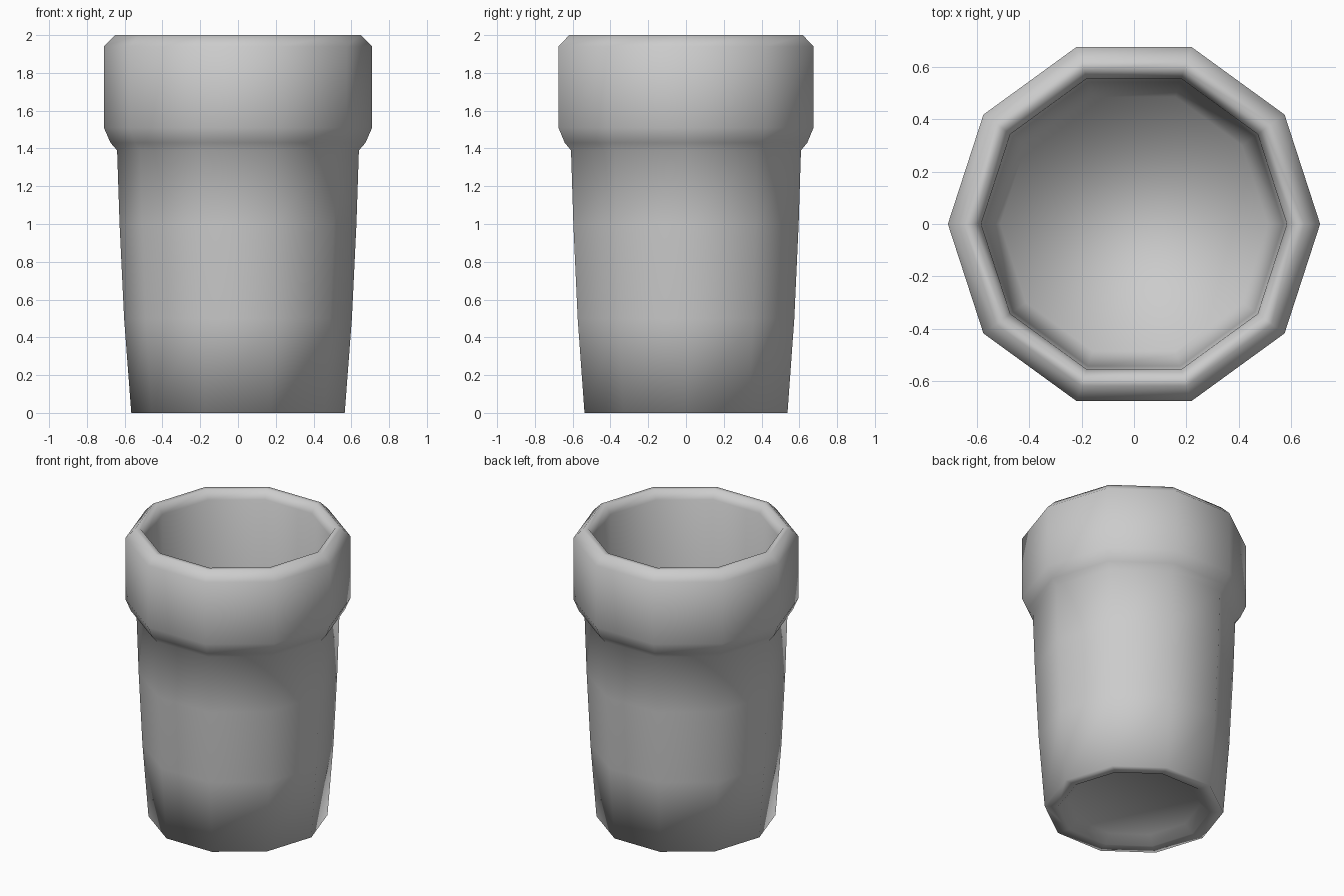
import bpy, bmesh
from math import cos, sin, tau

if "Cube" in bpy.data.objects:
    bpy.data.objects.remove(bpy.data.objects["Cube"])

SIDES = 10

# (radius, height) from the underside centre, up the outside, down the inside
PROFILE = [
    (0.42, 0.05), (0.48, 0.0), (0.565, 0.0),            # recessed foot
    (0.603, 0.5), (0.627, 1.0), (0.64, 1.39),           # tapered body
    (0.675, 1.43), (0.71, 1.51),                        # collar underside
    (0.71, 1.94), (0.65, 2.0),                          # collar and lip
    (0.615, 2.0), (0.583, 1.94),                        # inner lip
    (0.57, 1.0), (0.51, 0.1),                           # inner wall to floor
]


def lathe(name, profile, sides):
    """Revolve a profile around z and cap both ends."""
    bm = bmesh.new()
    rings = [[bm.verts.new((r * cos(tau * i / sides), r * sin(tau * i / sides), z))
              for i in range(sides)] for r, z in profile]
    for a, b in zip(rings, rings[1:]):
        for i in range(sides):
            j = (i + 1) % sides
            bm.faces.new((a[i], a[j], b[j], b[i]))
    bm.faces.new(rings[0][::-1])
    bm.faces.new(rings[-1])
    bmesh.ops.recalc_face_normals(bm, faces=bm.faces)
    for f in bm.faces:
        f.smooth = True
    mesh = bpy.data.meshes.new(name)
    bm.to_mesh(mesh)
    bm.free()
    obj = bpy.data.objects.new(name, mesh)
    bpy.context.collection.objects.link(obj)
    return obj


# Ten-sided hollow pot with a raised collar
lathe("collared_pot", PROFILE, SIDES)
